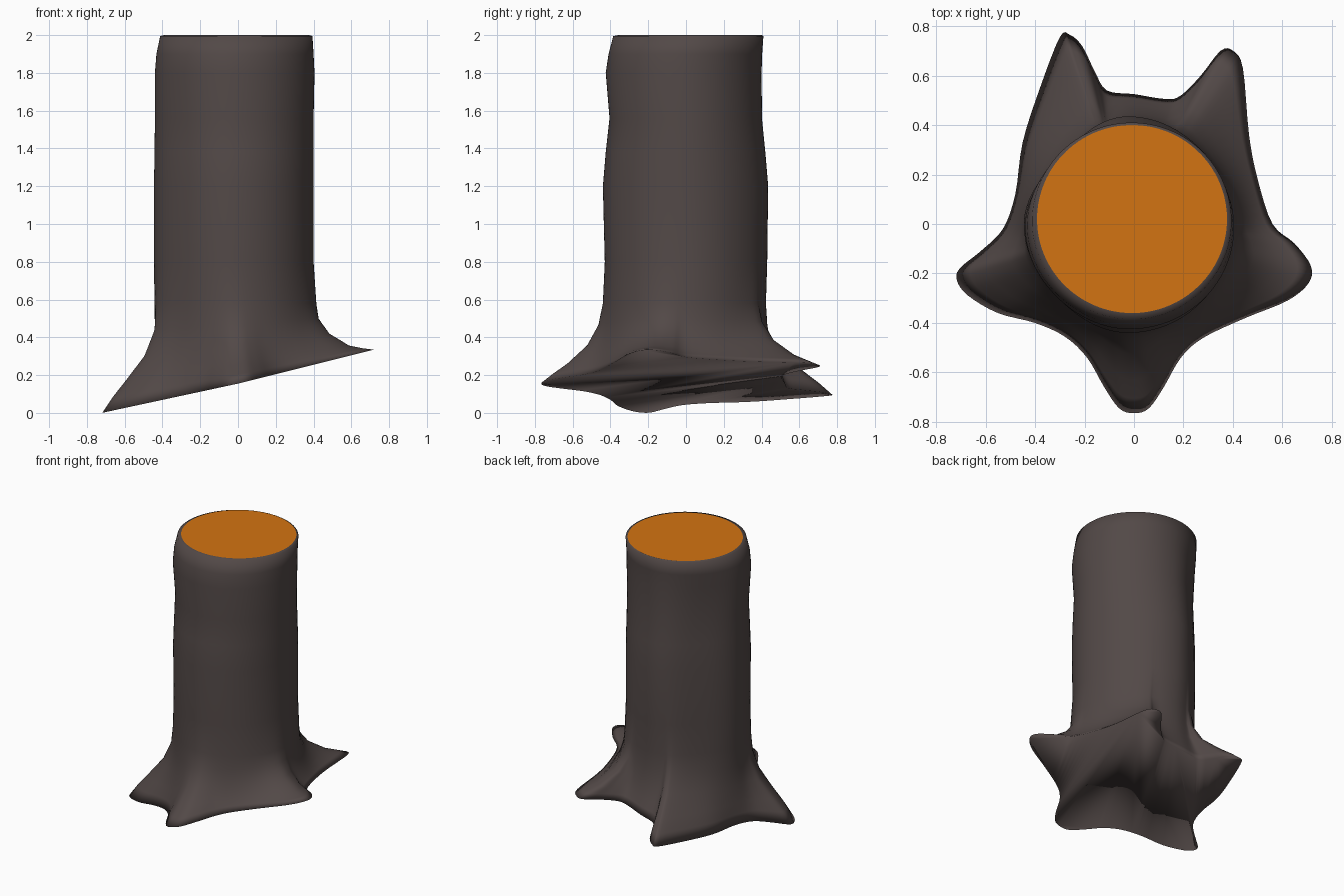
import bpy, bmesh, math

if "Cube" in bpy.data.objects:
    bpy.data.objects.remove(bpy.data.objects["Cube"])


def material(name, rgb):
    m = bpy.data.materials.new(name)
    m.diffuse_color = (*rgb, 1)
    m.use_nodes = True
    m.node_tree.nodes["Principled BSDF"].inputs["Base Color"].default_value = m.diffuse_color
    return m


bark = material("dark bark", (0.085, 0.066, 0.063))
wood = material("orange cut wood", (0.65, 0.175, 0.006))

# Star-shaped root outline seen from above, counter-clockwise
OUTLINE = [(0.715, -0.17), (0.65, -0.08), (0.56, 0.0), (0.50, 0.18), (0.465, 0.36),
           (0.44, 0.63), (0.40, 0.70), (0.35, 0.70), (0.27, 0.60), (0.19, 0.52),
           (0.13, 0.505), (0.0, 0.525), (-0.11, 0.54), (-0.16, 0.62), (-0.21, 0.72),
           (-0.26, 0.765), (-0.30, 0.755), (-0.38, 0.55), (-0.45, 0.33), (-0.48, 0.12),
           (-0.53, -0.02), (-0.62, -0.11), (-0.705, -0.18), (-0.715, -0.23), (-0.67, -0.29),
           (-0.55, -0.36), (-0.40, -0.40), (-0.28, -0.455), (-0.19, -0.54), (-0.12, -0.66),
           (-0.06, -0.745), (0.0, -0.765), (0.06, -0.745), (0.12, -0.66), (0.19, -0.54),
           (0.28, -0.46), (0.45, -0.38), (0.62, -0.31), (0.705, -0.24)]

# Trunk sections: z, x min, x max, y min, y max, share of root flare
TRUNK = [(0.58, -0.44, 0.41, -0.43, 0.42, 0.03),
         (0.80, -0.445, 0.40, -0.43, 0.43, 0),
         (1.20, -0.445, 0.40, -0.44, 0.435, 0),
         (1.38, -0.442, 0.40, -0.425, 0.42, 0),
         (1.56, -0.44, 0.40, -0.405, 0.402, 0),
         (1.80, -0.44, 0.405, -0.425, 0.40, 0),
         (1.90, -0.432, 0.40, -0.41, 0.403, 0),
         (1.995, -0.412, 0.394, -0.385, 0.41, 0),
         (2.00, -0.392, 0.376, -0.36, 0.40, 0)]

# Root flare: share of outline, height share, height of the root tops
FLARE = [(0.82, 0.163, 0.454), (0.6, 0.325, 0.469), (0.28, 0.48, 0.575), (0.10, 0.70, 0.60)]


def smooth_loop(pts, steps=4):
    """Closed Catmull-Rom through the points."""
    out, n = [], len(pts)
    for i in range(n):
        p0, p1, p2, p3 = (pts[(i + k - 1) % n] for k in range(4))
        for s in range(steps):
            t = s / steps
            out.append(tuple(0.5 * (2 * b + (c - a) * t + (2 * a - 5 * b + 4 * c - d) * t * t
                                    + (3 * b - a - 3 * c + d) * t ** 3)
                             for a, b, c, d in zip(p0, p1, p2, p3)))
    return out


def ground(x):
    """Sloping underside, low at the left root and high at the right."""
    return max(0, 0.155 + (0.25 if x > 0 else 0.215) * x)


def section(row, x, y):
    """Trunk point in the direction of an outline point."""
    z, x0, x1, y0, y1, f = row
    a = math.atan2(y, x)
    # Trunk is slightly flattened on its diagonals, least near the top
    dent = (0.02, 0.10, 0.045, 0.0)[int(a % math.tau / (math.pi / 2)) % 4]
    k = 1 - dent * math.sin(2 * a) ** 2 * min(1, max(0, (2 - z) / 0.4))
    tx = (x0 + x1) / 2 + (x1 - x0) / 2 * math.cos(a) * k
    ty = (y0 + y1) / 2 + (y1 - y0) / 2 * math.sin(a) * k
    return tx + (x - tx) * f, ty + (y - ty) * f, z


loop = smooth_loop(OUTLINE)
bm = bmesh.new()
rings = [[bm.verts.new((x, y, ground(x))) for x, y in loop]]

# Roots
for f, h, top in FLARE:
    ring = []
    for x, y in loop:
        px, py, _ = section((0.47, -0.43, 0.405, -0.43, 0.42, f), x, y)
        g = ground(px)
        ring.append(bm.verts.new((px, py, g + (top - g) * h)))
    rings.append(ring)

# Trunk
for row in TRUNK:
    rings.append([bm.verts.new(section(row, x, y)) for x, y in loop])

n = len(loop)
for lo, hi in zip(rings, rings[1:]):
    for i in range(n):
        j = (i + 1) % n
        bm.faces.new((lo[i], lo[j], hi[j], hi[i]))

# Underside, one face shaded smoothly into the roots
bm.faces.new(rings[0][::-1])
for f in bm.faces:
    f.smooth = True

# Cut top, with a crisp edge
cap = bm.faces.new(rings[-1])
cap.material_index = 1
for e in cap.edges:
    e.smooth = False

mesh = bpy.data.meshes.new("tree_stump")
bm.to_mesh(mesh)
bm.free()
mesh.materials.append(bark)
mesh.materials.append(wood)
stump = bpy.data.objects.new("tree_stump", mesh)
bpy.context.collection.objects.link(stump)
